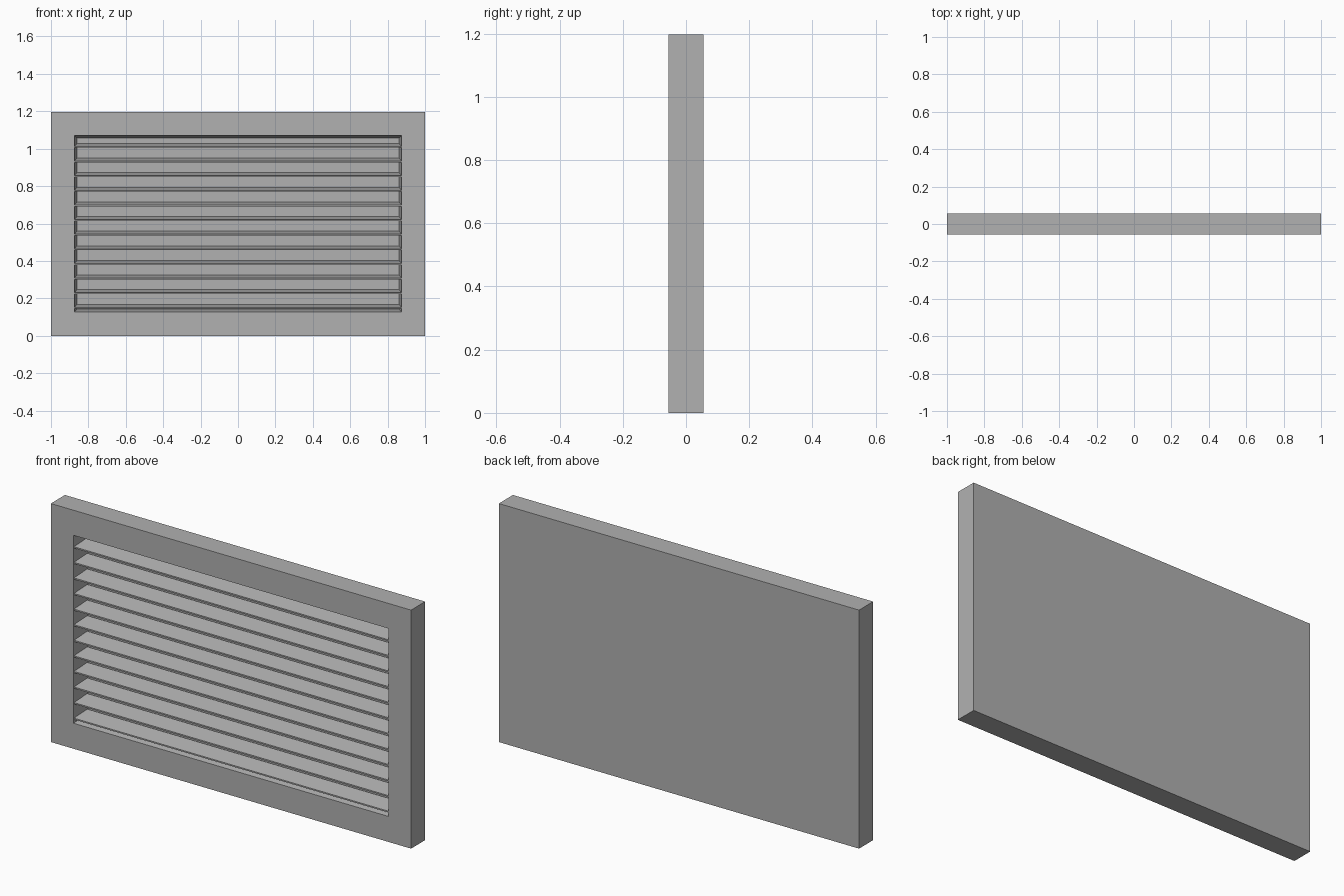
import bpy, bmesh

if "Cube" in bpy.data.objects:
    bpy.data.objects.remove(bpy.data.objects["Cube"])

Y = 0.056          # half depth of the frame
BACK = 0.040       # front surface of the back panel

grey = bpy.data.materials.new("dark_grey")
grey.diffuse_color = (0.44, 0.44, 0.44, 1)
grey.use_nodes = True
grey.node_tree.nodes["Principled BSDF"].inputs["Base Color"].default_value = grey.diffuse_color


def make(name, verts, faces):
    mesh = bpy.data.meshes.new(name)
    mesh.from_pydata(verts, [], faces)
    mesh.materials.append(grey)
    bm = bmesh.new()
    bm.from_mesh(mesh)
    bmesh.ops.recalc_face_normals(bm, faces=bm.faces)
    bm.to_mesh(mesh)
    bm.free()
    obj = bpy.data.objects.new(name, mesh)
    bpy.context.collection.objects.link(obj)
    return obj


def ring(hx, z0, z1, y):
    return [(-hx, y, z0), (hx, y, z0), (hx, y, z1), (-hx, y, z1)]


# Frame: closed back, outer sides, front border, tapered recess and its floor
rings = [ring(1, 0, 1.197, Y), ring(1, 0, 1.197, -Y),
         ring(0.875, 0.128, 1.071, -Y), ring(0.86, 0.143, 1.056, BACK)]
faces = [(0, 1, 2, 3), (12, 13, 14, 15)]
for r in range(3):
    for i in range(4):
        j = (i + 1) % 4
        faces.append((r * 4 + i, r * 4 + j, r * 4 + 4 + j, r * 4 + 4 + i))
make("vent_frame", [v for r in rings for v in r], faces)

# Louvre slats: thin blades rising towards the back, ends following the taper
yf, yb, rise, thick = -0.052, 0.034, 0.016, 0.007
profile = [(yf, 0), (yb, rise), (yb, rise + thick), (yf, thick)]
for k in range(12):
    z = 0.145 + k * 0.0782
    verts = [(s * (0.875 if y == yf else 0.861), y, z + dz)
             for s in (-1, 1) for y, dz in profile]
    sides = [(i, (i + 1) % 4, (i + 1) % 4 + 4, i + 4) for i in range(4)]
    make(f"slat_{k + 1:02d}", verts, [(0, 1, 2, 3), (4, 5, 6, 7)] + sides)
